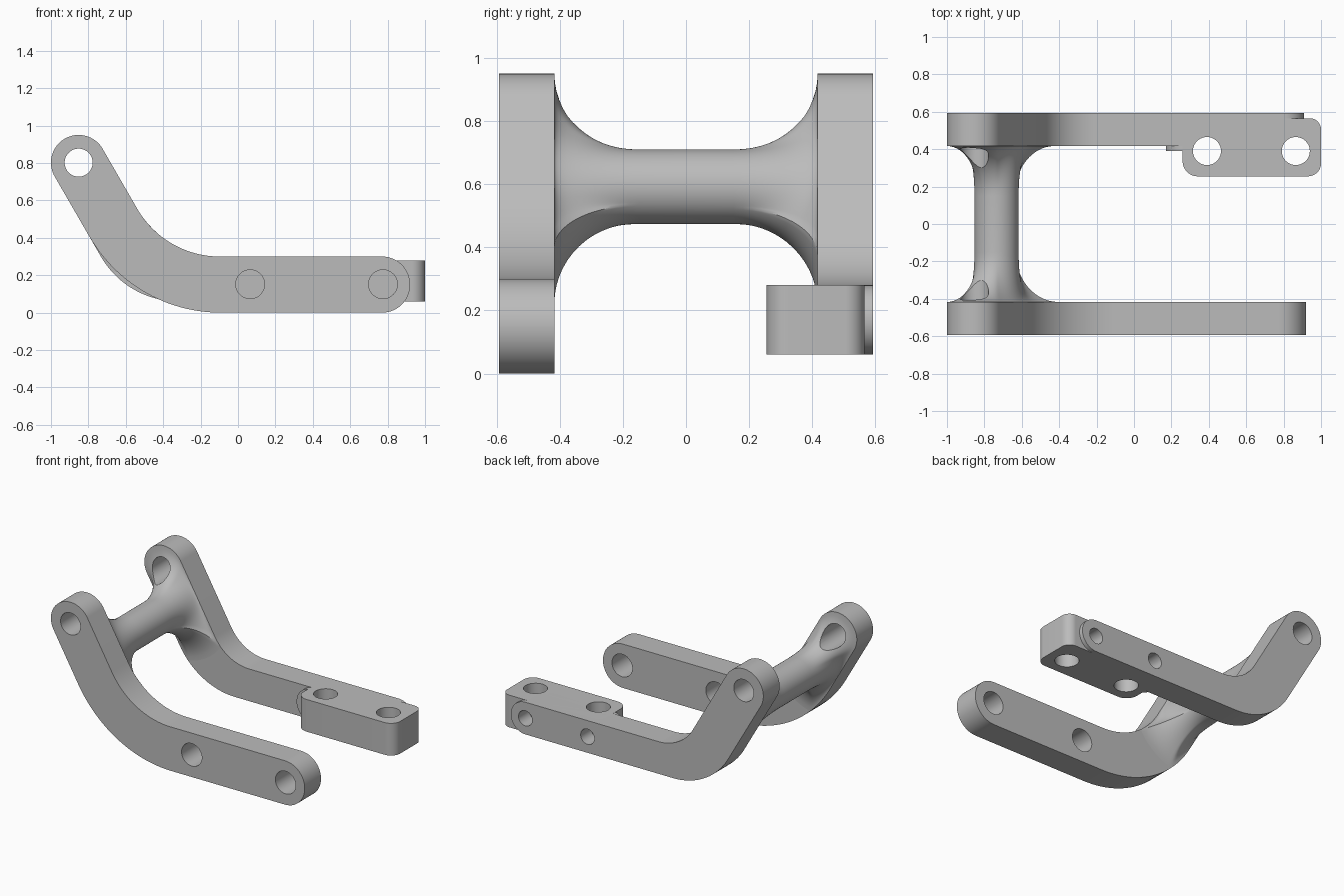
import bpy, bmesh, math
from mathutils import Vector
from mathutils.geometry import intersect_line_line_2d

if "Cube" in bpy.data.objects:
    bpy.data.objects.remove(bpy.data.objects["Cube"])

grey = bpy.data.materials.new("plain grey")
grey.use_nodes = True
COLOUR = (0.5, 0.5, 0.5, 1)
grey.diffuse_color = COLOUR
grey.node_tree.nodes["Principled BSDF"].inputs["Base Color"].default_value = COLOUR

PIN = Vector((-0.852, 0.802))      # upper pivot, as x and z
UP = Vector((-0.5, 0.866))         # direction of the raised leg
SIDE = Vector((0.866, 0.5))
HALF = 0.148                       # half width of the leg
INNER, OUTER = 0.417, 0.593        # arm faces in y


def rounded(corners, steps=24):
    """Polygon outline with every corner (x, y, radius) filleted."""
    out = []
    for i, (x, y, r) in enumerate(corners):
        p = Vector((x, y))
        a = (Vector(corners[i - 1][:2]) - p).normalized()
        b = (Vector(corners[(i + 1) % len(corners)][:2]) - p).normalized()
        half = a.angle(b) / 2
        centre = p + (a + b).normalized() * (r / math.sin(half))
        start = p + a * (r / math.tan(half)) - centre
        end = p + b * (r / math.tan(half)) - centre
        total = start.angle_signed(end)
        for k in range(steps + 1):
            t = -total * k / steps
            out.append(centre + Vector((start.x * math.cos(t) - start.y * math.sin(t),
                                        start.x * math.sin(t) + start.y * math.cos(t))))
    return out


def make(name, rings):
    """Closed skin through a list of matching rings of points."""
    bm = bmesh.new()
    loops = [[bm.verts.new(p) for p in ring] for ring in rings]
    n = len(loops[0])
    for a, b in zip(loops, loops[1:]):
        for i in range(n):
            j = (i + 1) % n
            bm.faces.new((a[i], a[j], b[j], b[i]))
    bm.faces.new(loops[0])
    bm.faces.new(loops[-1])
    bmesh.ops.recalc_face_normals(bm, faces=bm.faces)
    mesh = bpy.data.meshes.new(name)
    bm.to_mesh(mesh)
    bm.free()
    mesh.materials.append(grey)
    ob = bpy.data.objects.new(name, mesh)
    bpy.context.collection.objects.link(ob)
    return ob


def plate(name, outline, y0, y1):
    return make(name, [[(p[0], y, p[1]) for p in outline] for y in (y0, y1)])


def circle(x, y, r, n=48):
    return [(x + r * math.cos(math.tau * k / n), y + r * math.sin(math.tau * k / n))
            for k in range(n)]


def finish(ob, cutters):
    """Cut the holes, then smooth the curved faces."""
    bpy.context.view_layer.objects.active = ob
    bpy.ops.object.select_all(action='DESELECT')
    ob.select_set(True)
    for cutter in cutters:
        mod = ob.modifiers.new("hole", 'BOOLEAN')
        mod.operation = 'DIFFERENCE'
        mod.solver = 'EXACT'
        mod.object = cutter
        bpy.ops.object.modifier_apply(modifier=mod.name)
    bpy.ops.object.shade_smooth_by_angle(angle=math.radians(30))


def arm_outline(bottom, top, end, r_in, r_out):
    """Bent arm: raised leg, filleted bend, level bar with a round end."""
    def leg_at(side, z):
        p = PIN + SIDE * HALF * side
        return (p - UP * ((p.y - z) / UP.y)).x
    tip = PIN + UP * HALF
    a, b = tip - SIDE * HALF, tip + SIDE * HALF
    cap, nose = HALF * 0.998, (top - bottom) / 2 * 0.998
    return rounded([(a.x, a.y, cap), (b.x, b.y, cap),
                    (leg_at(1, top), top, r_in), (end, top, nose),
                    (end, bottom, nose), (leg_at(-1, bottom), bottom, r_out)])


front_outline = arm_outline(0, 0.3, 0.92, 0.51, 0.81)
back_outline = arm_outline(0.06, 0.28, 0.91, 0.3, 0.48)

# Hole cutters
pivot_hole = plate("pivot_hole_cutter", circle(*PIN, 0.075), -1, 1)
arm_holes = [plate("arm_hole_cutter", circle(x, 0.152, 0.077), -1, 0)
             for x in (0.065, 0.775)]
side_holes = [plate("side_hole_cutter", circle(x, 0.17, 0.052), 0.48, 1)
              for x in (0.33, 0.8)]
block_holes = [make("block_hole_cutter",
                    [[(x, y, z) for x, y in circle(hx, 0.39, 0.075)] for z in (-1, 0.5)])
               for hx in (0.39, 0.865)]

# Arms
front_arm = plate("front_arm", front_outline, -OUTER, -INNER)
finish(front_arm, [pivot_hole] + arm_holes)
back_arm = plate("back_arm", back_outline, INNER, OUTER)
finish(back_arm, [pivot_hole] + side_holes + block_holes)

# Mounting block and the round-ended pad behind it
block_outline = rounded([(0.26, 0.255, 0.08), (0.26, 0.565, 0.08),
                         (1.0, 0.565, 0.06), (1.0, 0.255, 0.07)], 12)
block = make("mounting_block", [[(p.x, p.y, z) for p in block_outline] for z in (0.06, 0.28)])
finish(block, side_holes + block_holes)
pad = plate("mounting_pad", rounded([(0.17, 0.28, 0.109), (0.8, 0.28, 0.05),
                                     (0.8, 0.06, 0.05), (0.17, 0.06, 0.109)]), 0.39, INNER + 0.003)
finish(pad, block_holes)

# Cross bar, flaring out to the edges of each arm
AXIS, CORE, FLARE, STRAIGHT = Vector((-0.735, 0.592)), 0.118, 0.383, 0.15
COUNT, STEPS = 144, 14


def reach(outline, ray):
    """Flare radius along a ray, stopped by the arm's edge."""
    best = FLARE
    for a, b in zip(outline, outline[1:] + outline[:1]):
        hit = intersect_line_line_2d(AXIS, AXIS + ray * FLARE, a, b)
        if hit:
            best = min(best, (hit - AXIS).length)
    return best


rays = [Vector((math.cos(math.tau * k / COUNT), math.sin(math.tau * k / COUNT)))
        for k in range(COUNT)]
rings = []
for sign, outline in ((-1, front_outline), (1, back_outline)):
    limits = [reach(outline, ray) for ray in rays]
    half = []
    for s in range(STEPS + 1):
        t = math.pi / 2 * s / STEPS
        y = sign * (STRAIGHT + (INNER - STRAIGHT) * math.sin(t))
        ring = []
        for ray, limit in zip(rays, limits):
            p = AXIS + ray * (CORE + (limit - CORE) * (1 - math.cos(t)))
            ring.append((p.x, y, p.y))
        half.append(ring)
    rings += half[::-1] if sign < 0 else half
cross_bar = make("cross_bar", rings)
finish(cross_bar, [pivot_hole])

for cutter in [pivot_hole] + arm_holes + side_holes + block_holes:
    bpy.data.objects.remove(cutter)
